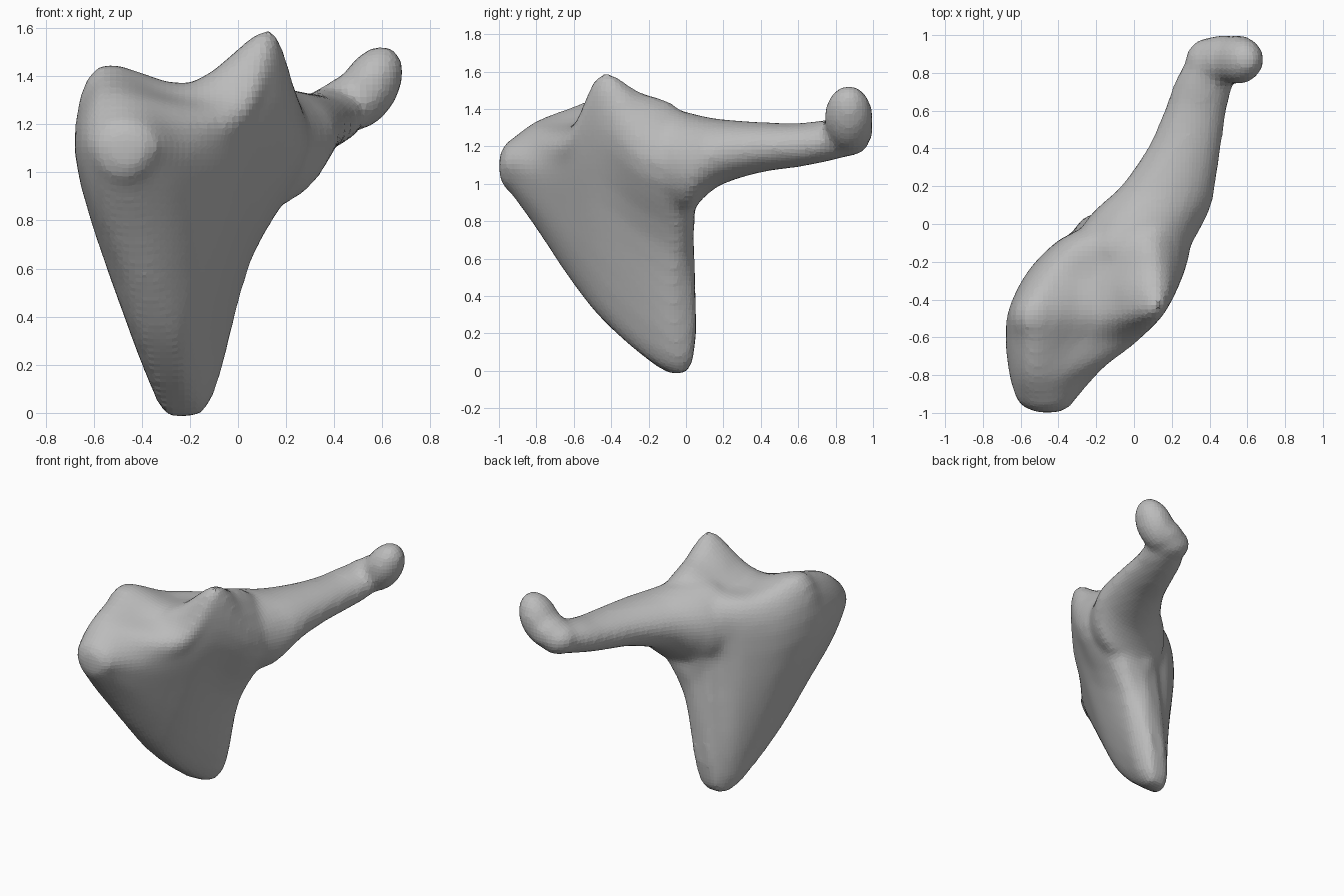
import bpy, bmesh, math
from mathutils import Vector, Matrix

if "Cube" in bpy.data.objects:
    bpy.data.objects.remove(bpy.data.objects["Cube"])


def spline(a, b, c, d, t):
    """Point on a Catmull-Rom curve between b and c."""
    return 0.5 * (2 * b + (c - a) * t + (2 * a - 5 * b + 4 * c - d) * t * t
                  + (3 * b - a - 3 * c + d) * t ** 3)


def refine(pts, n, closed):
    m, out = len(pts), []
    for i in range(m if closed else m - 1):
        ids = [i - 1, i, i + 1, i + 2]
        ids = [k % m for k in ids] if closed else [min(max(k, 0), m - 1) for k in ids]
        out += [spline(*[pts[k] for k in ids], s / n) for s in range(n)]
    return out if closed else out + [pts[-1]]


def loft(bm, rings, around, along):
    """Smooth closed skin through matching rings of points."""
    rings = [refine(r, around, True) for r in rings]
    columns = [refine(list(c), along, False) for c in zip(*rings)]
    rows = [[bm.verts.new(p) for p in r] for r in zip(*columns)]
    n = len(rows[0])
    for a, b in zip(rows, rows[1:]):
        for i in range(n):
            j = (i + 1) % n
            bm.faces.new((a[i], a[j], b[j], b[i]))
    for row, flip in ((rows[0], True), (rows[-1], False)):
        centre = bm.verts.new(sum((v.co for v in row), Vector()) / n)
        for i in range(n):
            tri = (row[i], row[(i + 1) % n], centre)
            bm.faces.new(tri[::-1] if flip else tri)


def cap(ring, scale, dy):
    c = sum(ring, Vector()) / len(ring)
    return [c + (p - c) * scale + Vector((0, dy, 0)) for p in ring]


def ellipsoid(bm, loc, radii, tilt=0):
    m = (Matrix.Translation(loc) @ Matrix.Rotation(tilt, 4, 'Y')
         @ Matrix.Diagonal((*radii, 1)))
    bmesh.ops.create_uvsphere(bm, u_segments=32, v_segments=20, radius=1, matrix=m)


def to_object(name, bm):
    bmesh.ops.recalc_face_normals(bm, faces=bm.faces)
    me = bpy.data.meshes.new(name)
    bm.to_mesh(me)
    bm.free()
    ob = bpy.data.objects.new(name, me)
    bpy.context.collection.objects.link(ob)
    return ob


# Blade body: cross-sections (x, z) from front to back, starting at the lower edge
sections = [
    (-0.93, [(-.47, .94), (-.38, .98), (-.33, 1.05), (-.31, 1.12), (-.36, 1.2),
             (-.46, 1.24), (-.56, 1.22), (-.62, 1.12), (-.57, .99)]),
    (-0.80, [(-.43, .76), (-.3, .84), (-.23, .97), (-.2, 1.1), (-.25, 1.22),
             (-.4, 1.31), (-.57, 1.32), (-.66, 1.12), (-.58, .84)]),
    (-0.62, [(-.37, .49), (-.23, .6), (-.1, .9), (-.02, 1.12), (.01, 1.27),
             (-.28, 1.32), (-.56, 1.4), (-.68, 1.1), (-.53, .62)]),
    (-0.46, [(-.32, .29), (-.19, .38), (.02, .9), (.16, 1.3), (.12, 1.59),
             (-.2, 1.37), (-.58, 1.44), (-.66, 1.05), (-.47, .4)]),
    (-0.25, [(-.27, .1), (-.15, .18), (.06, .75), (.27, 1.15), (.13, 1.49),
             (-.2, 1.35), (-.48, 1.33), (-.56, 1.0), (-.4, .2)]),
    (-0.08, [(-.23, -.01), (-.1, .09), (.06, .65), (.3, 1.1), (.13, 1.42),
             (-.1, 1.36), (-.34, 1.27), (-.39, .98), (-.34, .1)]),
    (0.02, [(-.2, .02), (-.11, .1), (.03, .6), (.25, 1.06), (.18, 1.3),
            (.02, 1.28), (-.2, 1.18), (-.24, .9), (-.28, .13)]),
]
rings = [[Vector((x, y, z)) for x, z in s] for y, s in sections]
for p in rings[-1]:
    if 0.5 < p.z < 1:          # hollow back edge above the tip
        p.y -= 0.05
rings = ([cap(rings[0], 0.35, -0.068), cap(rings[0], 0.75, -0.042)] + rings
         + [cap(rings[-1], 0.75, 0.035)])
bm = bmesh.new()
loft(bm, rings, 4, 6)
body = to_object("blade_with_curved_arm", bm)

# Arm reaching back: y, centre x, centre z, half width, half height
arm = [(-.35, .04, 1.2, .12, .18), (-.15, -.01, 1.14, .29, .27),
       (0, .05, 1.11, .315, .275), (.1, .115, 1.145, .295, .215),
       (.2, .18, 1.172, .25, .173), (.4, .265, 1.195, .195, .135),
       (.6, .325, 1.207, .165, .118), (.75, .37, 1.23, .155, .112),
       (.86, .4, 1.25, .125, .105)]
bm = bmesh.new()
loft(bm, [[Vector((cx + rx * math.cos(a), y, cz + rz * math.sin(a)))
           for a in (i * math.tau / 12 for i in range(12))]
          for y, cx, cz, rx, rz in arm], 2, 5)
# Rounded elbow and raised knob at the arm end
ellipsoid(bm, (.405, .855, 1.255), (.135, .135, .11))
ellipsoid(bm, (.47, .872, 1.29), (.13, .13, .115))
ellipsoid(bm, (.545, .87, 1.35), (.12, .13, .19), math.radians(30))
arm_ob = to_object("arm_end", bm)

# Fuse the parts into one skin and soften the joints
bpy.ops.object.select_all(action='DESELECT')
arm_ob.select_set(True)
body.select_set(True)
bpy.context.view_layer.objects.active = body
bpy.ops.object.join()
rm = body.modifiers.new("fuse", 'REMESH')
rm.mode = 'VOXEL'
rm.voxel_size = 0.026
sm = body.modifiers.new("soften", 'SMOOTH')
sm.factor = 0.5
sm.iterations = 6

# Single plain grey
grey = bpy.data.materials.new("light_grey")
grey.diffuse_color = (0.5, 0.5, 0.5, 1)
grey.use_nodes = True
grey.node_tree.nodes["Principled BSDF"].inputs["Base Color"].default_value = grey.diffuse_color
body.data.materials.clear()
body.data.materials.append(grey)
for p in body.data.polygons:
    p.material_index = 0
